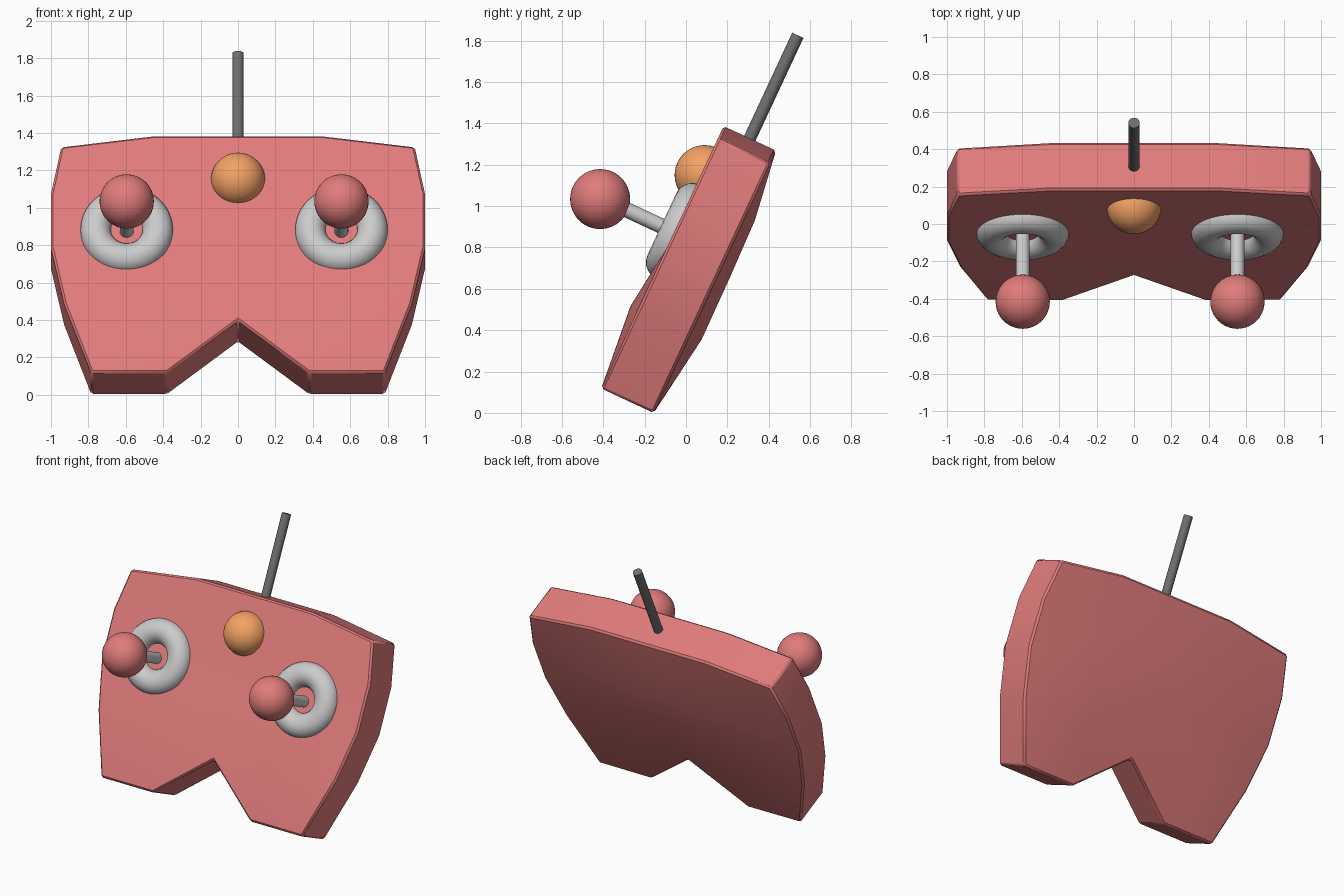
import bpy, bmesh, math
from mathutils import Vector

if "Cube" in bpy.data.objects:
    bpy.data.objects.remove(bpy.data.objects["Cube"])

TILT = math.radians(25)
S, C = math.sin(TILT), math.cos(TILT)
THICK = 0.28


def place(x, v, n):
    """Point on the tilted panel: x across, v up the face, n out of the front."""
    return Vector((x, -0.41 + S * v - C * n, 0.118 + C * v + S * n))


NORMAL = Vector((0, -C, S))


def material(name, rgb):
    m = bpy.data.materials.new(name)
    m.diffuse_color = (*rgb, 1)
    m.use_nodes = True
    m.node_tree.nodes["Principled BSDF"].inputs["Base Color"].default_value = m.diffuse_color
    return m


red = material("red_plastic", (0.75, 0.2, 0.2))
orange = material("orange_plastic", (0.9, 0.36, 0.13))
dark = material("dark_metal", (0.16, 0.16, 0.16))


def finish(ob, name, mat=None):
    ob.name = name
    if mat:
        ob.data.materials.append(mat)
    bpy.ops.object.select_all(action='DESELECT')
    ob.select_set(True)
    bpy.context.view_layer.objects.active = ob
    bpy.ops.object.shade_smooth_by_angle(angle=math.radians(30))


def rod(name, a, b, r, mat=None):
    d = b - a
    bpy.ops.mesh.primitive_cylinder_add(vertices=24, radius=r, depth=d.length, location=(a + b) / 2,
                                        rotation=d.to_track_quat('Z', 'Y').to_euler())
    finish(bpy.context.object, name, mat)


def ball(name, centre, r, mat):
    bpy.ops.mesh.primitive_uv_sphere_add(segments=40, ring_count=24, radius=r, location=centre)
    finish(bpy.context.object, name, mat)


# Body: half panel as (x, v, front bulge, back bulge), mirrored in x
pts = {
    'i0': (0.38, 0, 0, 0), 'o0': (0.785, 0, 0, 0),
    'c1': (0, 0.31, 0, 0), 'm1': (0.45, 0.42, 0.04, 0.06), 'o1': (0.93, 0.41, 0, 0),
    'c2': (0, 0.76, 0, 0.055), 'm2': (0.45, 0.76, 0, 0.057), 'o2': (1.0, 0.74, 0, 0),
    'c3': (0, 1.05, 0, 0.05), 'm3': (0.45, 1.05, 0, 0.05), 'o3': (1.0, 1.06, 0, 0),
    'c4': (0, 1.4, 0, 0), 'm4': (0.45, 1.4, 0, 0), 'o4': (0.945, 1.335, 0, 0),
}
patches = ["i0 o0 o1 m1", "c1 i0 m1", "c1 m1 m2 c2", "m1 o1 o2 m2", "c2 m2 m3 c3",
           "m2 o2 o3 m3", "c3 m3 m4 c4", "m3 o3 o4 m4"]
rim = "c1 i0 o0 o1 o2 o3 o4 m4 c4".split()
bm = bmesh.new()
front = {k: bm.verts.new(place(x, v, f)) for k, (x, v, f, b) in pts.items()}
back = {k: bm.verts.new(place(x, v, -THICK - b)) for k, (x, v, f, b) in pts.items()}
for p in patches:
    keys = p.split()
    bm.faces.new([front[k] for k in keys])
    bm.faces.new([back[k] for k in reversed(keys)])
for a, b in zip(rim, rim[1:]):
    bm.faces.new([front[b], front[a], back[a], back[b]])
bmesh.ops.mirror(bm, geom=bm.verts[:] + bm.edges[:] + bm.faces[:], axis='X', merge_dist=0.001)
bmesh.ops.recalc_face_normals(bm, faces=bm.faces[:])
me = bpy.data.meshes.new("body")
bm.to_mesh(me)
bm.free()
body = bpy.data.objects.new("body", me)
bpy.context.collection.objects.link(body)
finish(body, "body", red)
bev = body.modifiers.new("edge_bevel", 'BEVEL')
bev.width = 0.012
bev.segments = 1
bev.limit_method = 'ANGLE'
bev.angle_limit = math.radians(30)

# Control sticks: ring, rod and ball on each side
for side, x in (("left", -0.595), ("right", 0.553)):
    bpy.ops.mesh.primitive_torus_add(major_segments=48, minor_segments=20, major_radius=0.166,
                                     minor_radius=0.083, location=place(x, 0.845, -0.013),
                                     rotation=NORMAL.to_track_quat('Z', 'Y').to_euler())
    finish(bpy.context.object, side + "_stick_ring")
    rod(side + "_stick_rod", place(x, 0.835, -0.05), place(x, 0.835, 0.38), 0.037)
    ball(side + "_stick_ball", place(x, 0.828, 0.392), 0.145, red)

# Centre button and antenna
ball("centre_button", (0, 0.09, 1.15), 0.145, orange)
rod("antenna", place(0, 1.3, -THICK / 2), place(0, 1.95, -THICK / 2), 0.03, dark)
